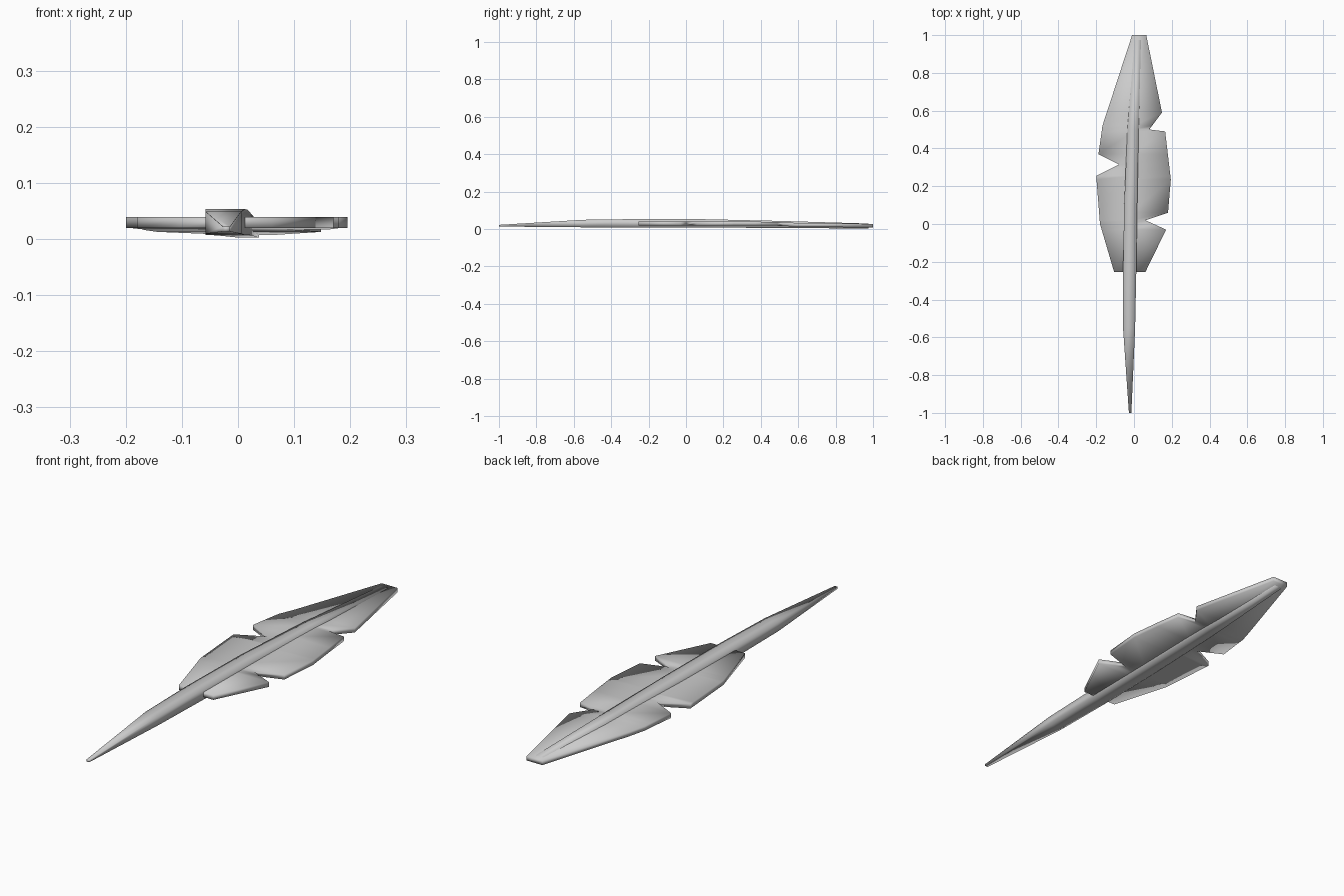
import bpy
import bmesh

cube = bpy.data.objects.get("Cube")
if cube:
    bpy.data.objects.remove(cube, do_unlink=True)

grey = bpy.data.materials.new("feather_grey")
grey.use_nodes = True
colour = (0.6, 0.6, 0.6, 1)
grey.diffuse_color = colour
grey.node_tree.nodes["Principled BSDF"].inputs["Base Color"].default_value = colour


def interp(points, y):
    """Linear value at y along a list of (y, value) pairs sorted by y."""
    for (ya, a), (yb, b) in zip(points, points[1:]):
        if y <= yb:
            return a + (b - a) * max(0, y - ya) / (yb - ya)
    return points[-1][1]


def grid_object(name, rows, closed=False):
    """Skin a list of equal-length vertex rows; closed rows form a capped tube."""
    bm = bmesh.new()
    grid = [[bm.verts.new(p) for p in row] for row in rows]
    n = len(rows[0])
    for a, b in zip(grid, grid[1:]):
        for i in range(n if closed else n - 1):
            j = (i + 1) % n
            bm.faces.new((a[i], a[j], b[j], b[i]))
    if closed:
        bm.faces.new(grid[0])
        bm.faces.new(grid[-1])
    bmesh.ops.recalc_face_normals(bm, faces=bm.faces[:])
    mesh = bpy.data.meshes.new(name)
    bm.to_mesh(mesh)
    bm.free()
    mesh.materials.append(grey)
    mesh.shade_smooth()
    obj = bpy.data.objects.new(name, mesh)
    bpy.context.collection.objects.link(obj)
    return obj


# Vane: notched outline on each side of the spine, as (y, x)
right_edge = [(-0.255, -0.105), (0, -0.18), (0.255, -0.2), (0.315, -0.08),
              (0.37, -0.188), (0.52, -0.167), (1, -0.01)]
left_edge = [(-0.255, 0.06), (-0.03, 0.17), (0.02, 0.06), (0.06, 0.18),
             (0.235, 0.195), (0.49, 0.165), (0.5, 0.08), (0.59, 0.148), (1, 0.065)]
spine = [(-0.255, -0.022), (0.3, -0.01), (1, 0.022)]
height = [(-0.255, 0.029), (0.45, 0.029), (0.6, 0.022), (1, 0.017)]

stations = sorted({y for y, x in right_edge + left_edge})
vane_rows = []
for y in stations:
    z = interp(height, y)
    vane_rows.append([(interp(edge, y), y, z) for edge in (right_edge, spine, left_edge)])
vane = grid_object("feather_vane", vane_rows)
thick = vane.modifiers.new("thickness", "SOLIDIFY")
thick.thickness = 0.02
thick.offset = 0

# Quill: tapered square shaft, as (y, x low, x high, z low, z high)
sections = [(-1, -0.027, -0.014, 0.013, 0.022), (-0.55, -0.058, 0.006, 0.009, 0.049),
            (-0.26, -0.058, 0.012, 0.007, 0.053), (0.1, -0.052, 0.017, 0.007, 0.052),
            (0.5, -0.035, 0.025, 0.006, 0.043), (0.975, 0.003, 0.037, 0.002, 0.029)]
grid_object("feather_quill",
            [[(a, y, lo), (b, y, lo), (b, y, hi), (a, y, hi)] for y, a, b, lo, hi in sections],
            closed=True)
